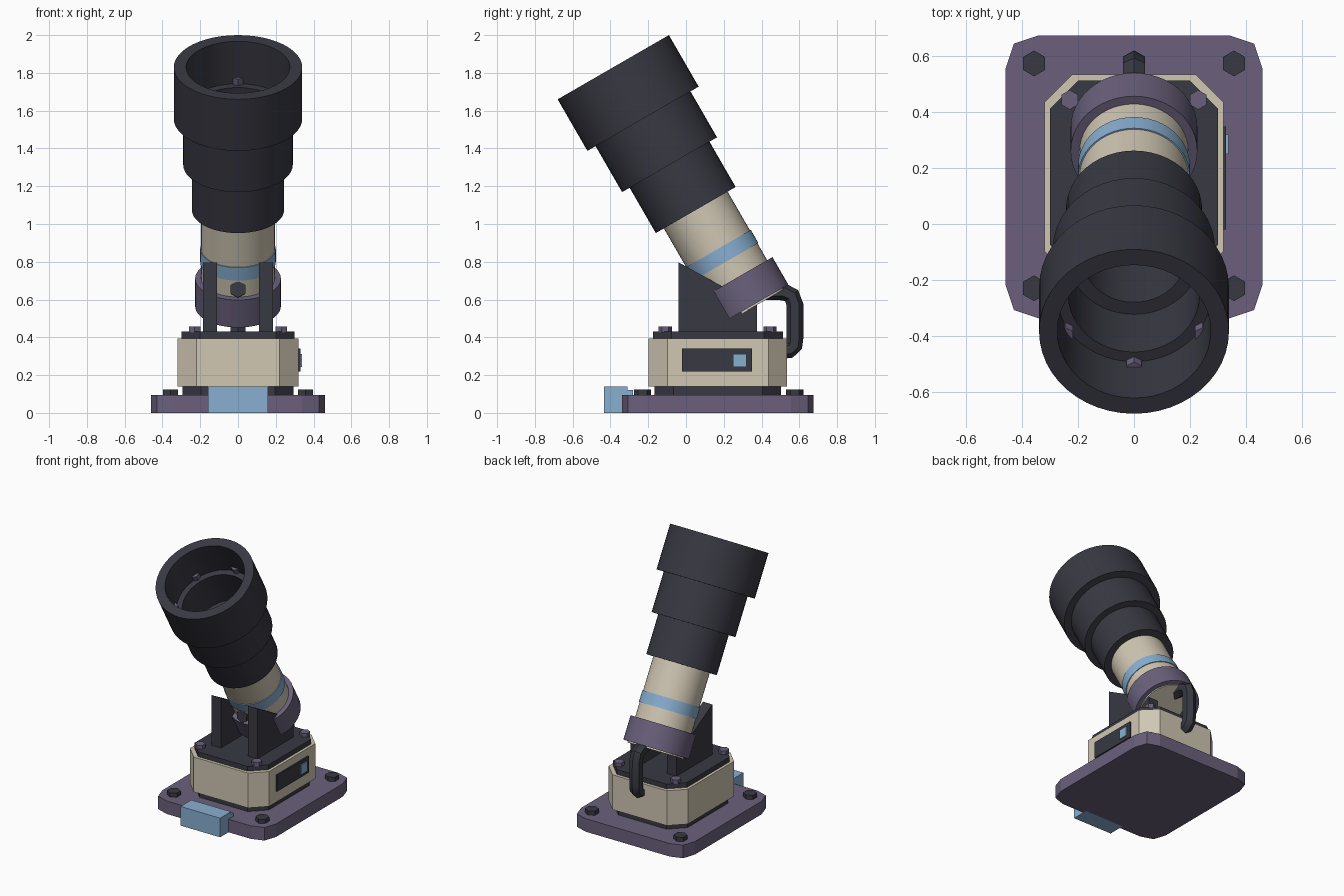
import bpy, bmesh
from math import sin, cos, pi, radians
from mathutils import Matrix, Vector

if "Cube" in bpy.data.objects:
    bpy.data.objects.remove(bpy.data.objects["Cube"], do_unlink=True)


def material(name, rgb):
    m = bpy.data.materials.new(name)
    m.use_nodes = True
    m.diffuse_color = (*rgb, 1)
    m.node_tree.nodes["Principled BSDF"].inputs["Base Color"].default_value = (*rgb, 1)
    return m


PURPLE = material("muted purple", (0.145, 0.118, 0.2))
CREAM = material("warm cream", (0.63, 0.57, 0.45))
BLUE = material("light blue", (0.25, 0.43, 0.64))
DARK = material("charcoal", (0.04, 0.04, 0.055))

# Barrel frame: origin at the rim centre, local -z runs down the tilted barrel
BARREL = Matrix.Translation((0, -0.385, 1.83)) @ Matrix.Rotation(radians(30), 4, 'X')


def finish(name, bm, mat, matrix=None, smooth=False):
    bmesh.ops.remove_doubles(bm, verts=bm.verts, dist=1e-5)
    bmesh.ops.recalc_face_normals(bm, faces=bm.faces)
    if matrix is not None:
        bm.transform(matrix)
    mesh = bpy.data.meshes.new(name)
    bm.to_mesh(mesh)
    bm.free()
    mesh.materials.append(mat)
    ob = bpy.data.objects.new(name, mesh)
    bpy.context.collection.objects.link(ob)
    if smooth:
        bpy.ops.object.select_all(action='DESELECT')
        ob.select_set(True)
        bpy.context.view_layer.objects.active = ob
        bpy.ops.object.shade_smooth_by_angle(angle=radians(35))
    return ob


def prism(name, outline, depth, mat, smooth=False):
    """Extrude a closed outline of 3D points along a vector."""
    bm = bmesh.new()
    face = bm.faces.new([bm.verts.new(p) for p in outline])
    made = bmesh.ops.extrude_face_region(bm, geom=[face])["geom"]
    verts = [g for g in made if isinstance(g, bmesh.types.BMVert)]
    bmesh.ops.translate(bm, verts=verts, vec=Vector(depth))
    return finish(name, bm, mat, None, smooth)


def box(name, lo, hi, mat):
    (x0, y0, z0), (x1, y1, z1) = lo, hi
    base = [(x0, y0, z0), (x1, y0, z0), (x1, y1, z0), (x0, y1, z0)]
    return prism(name, base, (0, 0, z1 - z0), mat)


def slab(name, hx, hy, corner, z0, z1, mat, cy=0.169):
    """Plate whose corners follow a list of (x inset, y inset) points."""
    pts = []
    for sx, sy in ((1, 1), (-1, 1), (-1, -1), (1, -1)):
        order = corner if sx * sy > 0 else corner[::-1]
        pts += [(sx * (hx - a), cy + sy * (hy - b), z0) for a, b in order]
    return prism(name, pts, (0, 0, z1 - z0), mat)


def hex_bolt(name, x, y, z, r, h, mat, matrix=None):
    bm = bmesh.new()
    bmesh.ops.create_cone(bm, cap_ends=True, segments=6, radius1=r, radius2=r, depth=h)
    bm.transform(Matrix.Translation((x, y, z + h / 2)))
    return finish(name, bm, mat, matrix)


def lathe(name, profile, mat, sides=48):
    """Spin (radius, distance from rim) points around the barrel axis."""
    bm = bmesh.new()
    verts = [bm.verts.new((r, 0, -t)) for r, t in profile]
    edges = [bm.edges.new(pair) for pair in zip(verts, verts[1:])]
    bmesh.ops.spin(bm, geom=verts + edges, cent=(0, 0, 0), axis=(0, 0, 1),
                   angle=2 * pi, steps=sides)
    return finish(name, bm, mat, BARREL, True)


# Base plate and front connector
slab("base_plate", 0.46, 0.507, [(0, 0.12), (0.03, 0.03), (0.12, 0)], 0, 0.095, PURPLE)
box("front_block", (-0.16, -0.435, 0), (0.16, -0.31, 0.14), BLUE)
box("front_block_tongue", (-0.16, -0.32, 0.05), (0.16, -0.28, 0.12), BLUE)

# Housing between two dark plates
chamfer = [(0, 0.1), (0.1, 0)]
slab("lower_gasket", 0.295, 0.335, chamfer, 0.095, 0.14, DARK)
slab("housing", 0.32, 0.367, chamfer, 0.14, 0.395, CREAM)
slab("top_plate", 0.3, 0.345, chamfer, 0.395, 0.43, DARK)

# Side panel with a small screen
box("side_panel", (0.31, -0.02, 0.22), (0.33, 0.35, 0.34), DARK)
box("panel_screen", (0.325, 0.25, 0.243), (0.338, 0.32, 0.313), BLUE)

# Bolts and the two sloped brackets, one per side
for side, s in (("left", 1), ("right", -1)):
    for end, by, ty in (("front", -0.23, -0.11), ("back", 0.575, 0.445)):
        hex_bolt(f"base_bolt_{end}_{side}", s * 0.358, by, 0.09, 0.046, 0.035, DARK)
        hex_bolt(f"plate_bolt_{end}_{side}", s * 0.23, ty, 0.425, 0.035, 0.032, PURPLE)
    x = s * 0.11
    prism(f"bracket_{side}",
          [(x, -0.04, 0.42), (x, 0.375, 0.42), (x, 0.375, 0.57), (x, -0.04, 0.797)],
          (s * 0.075, 0, 0), DARK)

# Stepped hood, hollow from the rim
lathe("hood", [(0.275, 0), (0.34, 0), (0.34, 0.315), (0.29, 0.315), (0.29, 0.596),
               (0.244, 0.596), (0.244, 0.873), (0, 0.873), (0, 0.8), (0.185, 0.8),
               (0.185, 0.53), (0.235, 0.53), (0.235, 0.26), (0.275, 0.26), (0.275, 0)], DARK)

# Tube, band and rear collar
for name, r, t0, t1, mat in (("tube", 0.195, 0.86, 1.47, CREAM),
                             ("tube_band", 0.2, 1.11, 1.19, BLUE),
                             ("rear_collar", 0.227, 1.292, 1.46, PURPLE)):
    lathe(name, [(0, t0), (r, t0), (r, t1), (0, t1)], mat)

# Six screws on the inner ledge of the hood
for k in range(6):
    a = pi / 2 + k * pi / 3
    hex_bolt(f"hood_screw_{k + 1}", 0.283 * cos(a), 0.283 * sin(a), -0.31, 0.03, 0.09,
             PURPLE, BARREL)

# Six-sided cable through the collar and down into the housing
path = [Vector((0, y, z)) for y, z in ((0.045, 0.655), (0.45, 0.643), (0.52, 0.64),
        (0.56, 0.62), (0.576, 0.575), (0.577, 0.4), (0.572, 0.355), (0.55, 0.335), (0.5, 0.33))]
bm = bmesh.new()
rings = []
for i, p in enumerate(path):
    t = (path[min(i + 1, len(path) - 1)] - path[max(i - 1, 0)]).normalized()
    n = Vector((0, -t.z, t.y))
    rings.append([bm.verts.new(p + 0.045 * (cos(k * pi / 3) * n + sin(k * pi / 3) * Vector((1, 0, 0))))
                  for k in range(6)])
for a, b in zip(rings, rings[1:]):
    for k in range(6):
        j = (k + 1) % 6
        bm.faces.new((a[k], a[j], b[j], b[k]))
bm.faces.new(rings[0])
bm.faces.new(rings[-1])
finish("cable", bm, DARK, None, True)
